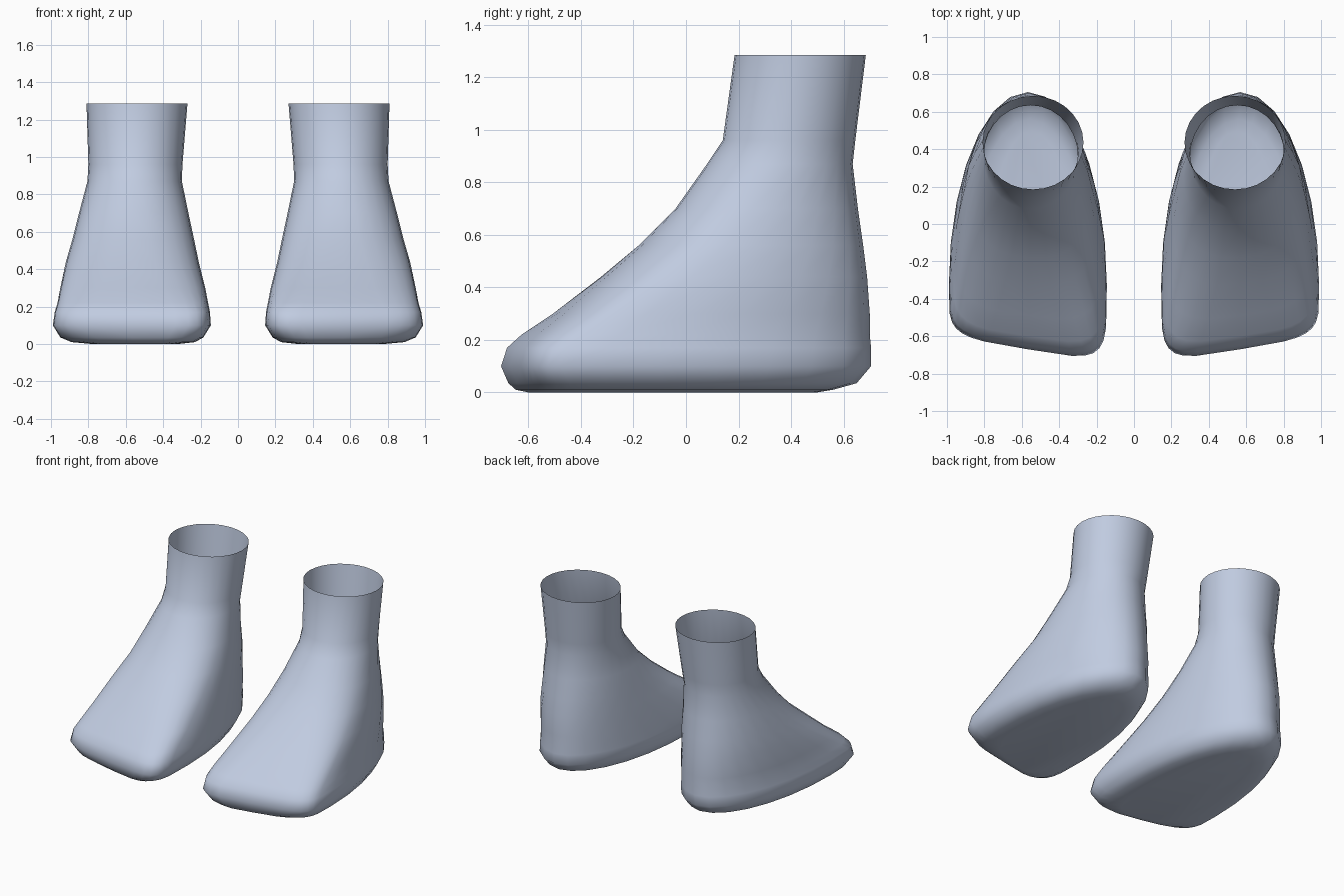
import bpy, bmesh, math

if "Cube" in bpy.data.objects:
    bpy.data.objects.remove(bpy.data.objects["Cube"])

skin = bpy.data.materials.new("pale blue grey")
skin.diffuse_color = (0.53, 0.60, 0.75, 1)
skin.use_nodes = True
skin.node_tree.nodes["Principled BSDF"].inputs["Base Color"].default_value = skin.diffuse_color

SIDES = 28
# Level outlines, sole to cuff:
# height, inner x, outer x, front y, back y, widest y, front squareness, toe slant
RINGS = [
    (0.000, 0.32, 0.78, -0.58, 0.50, -0.25, 3.5, 0.06),
    (0.010, 0.23, 0.89, -0.62, 0.56, -0.28, 4.0, 0.07),
    (0.035, 0.185, 0.95, -0.645, 0.65, -0.30, 4.5, 0.07),
    (0.100, 0.145, 0.99, -0.67, 0.705, -0.33, 5.0, 0.07),
    (0.170, 0.15, 0.98, -0.65, 0.705, -0.30, 5.0, 0.065),
    (0.220, 0.16, 0.965, -0.60, 0.70, -0.25, 4.5, 0.06),
    (0.300, 0.175, 0.95, -0.49, 0.70, -0.15, 3.6, 0.05),
    (0.440, 0.21, 0.92, -0.32, 0.69, 0.02, 2.8, 0.03),
    (0.560, 0.235, 0.885, -0.18, 0.675, 0.15, 2.4, 0.02),
    (0.700, 0.265, 0.85, -0.04, 0.655, 0.25, 2.2, 0.0),
    (0.870, 0.30, 0.805, 0.08, 0.635, 0.36, 2.0, 0.0),
    (0.960, 0.297, 0.80, 0.14, 0.645, 0.39, 2.0, 0.0),
    (1.285, 0.27, 0.81, 0.185, 0.685, 0.435, 2.0, 0.0),
]


def spow(v, p):
    return math.copysign(abs(v) ** p, v)


def outline(z, x0, x1, yf, yb, ym, n, slant):
    """Round heel half joined to a squarer toe half."""
    points = []
    for i in range(SIDES):
        a = 2 * math.pi * i / SIDES
        c, s = math.cos(a), math.sin(a)
        if s >= 0:
            u, y = c, ym + (yb - ym) * s
        else:
            u, v = spow(c, 2 / n), abs(s) ** (2 / n)
            y = ym + (yf - ym + slant * u) * v
        points.append(((x0 + x1) / 2 + (x1 - x0) / 2 * u, y, z))
    return points


def make_foot(name, side):
    bm = bmesh.new()
    loops = [[bm.verts.new((side * x, y, z)) for x, y, z in outline(*r)] for r in RINGS]
    # Walls from sole edge to open cuff
    for low, high in zip(loops, loops[1:]):
        for i in range(SIDES):
            j = (i + 1) % SIDES
            bm.faces.new((low[i], low[j], high[j], high[i]))
    # Flat sole
    bm.faces.new(loops[0][::-1])
    if side < 0:
        bmesh.ops.reverse_faces(bm, faces=bm.faces[:])
    mesh = bpy.data.meshes.new(name)
    bm.to_mesh(mesh)
    bm.free()
    mesh.materials.append(skin)
    for p in mesh.polygons:
        p.use_smooth = True
    bpy.context.collection.objects.link(bpy.data.objects.new(name, mesh))


make_foot("right_foot", 1)
make_foot("left_foot", -1)
